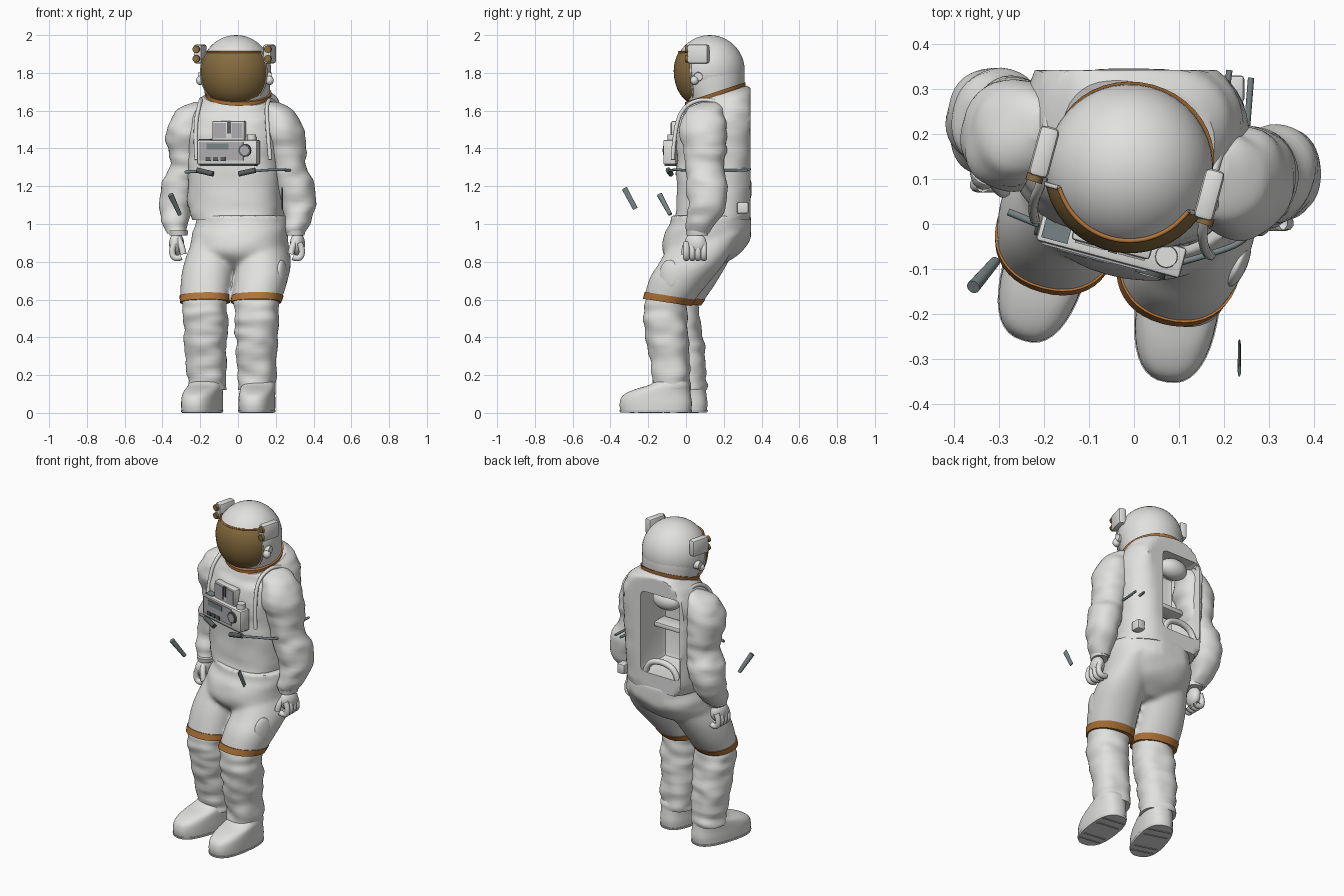
import bpy, bmesh, math
from mathutils import Vector, Matrix, noise

if "Cube" in bpy.data.objects:
    bpy.data.objects.remove(bpy.data.objects["Cube"])

TURN = math.radians(-15)          # the body faces slightly to its right
made = []


def material(name, r, g, b, rough=0.7):
    m = bpy.data.materials.new(name)
    m.use_nodes = True
    m.diffuse_color = (r, g, b, 1)
    node = m.node_tree.nodes["Principled BSDF"]
    node.inputs["Base Color"].default_value = (r, g, b, 1)
    node.inputs["Roughness"].default_value = rough
    return m


WHITE = material("suit_white", .75, .75, .74)
AMBER = material("visor_amber", .24, .15, .05, .4)
ORANGE = material("trim_orange", .46, .18, .04)
GREY = material("panel_grey", .42, .41, .43)
DARK = material("dark_grey", .1, .11, .11)
STEEL = material("tool_steel", .19, .23, .23)


def finish(name, bm, mat):
    bmesh.ops.recalc_face_normals(bm, faces=bm.faces)
    mesh = bpy.data.meshes.new(name)
    bm.to_mesh(mesh)
    bm.free()
    mesh.materials.append(mat)
    ob = bpy.data.objects.new(name, mesh)
    bpy.context.collection.objects.link(ob)
    made.append(ob)
    return ob


def spline(rows, steps):
    """Smoothly interpolate rows of section values."""
    rows = [list(r) + [0] * (6 - len(r)) for r in rows]
    pad = [rows[0]] + rows + [rows[-1]]
    out = []
    for p, a, b, n in zip(pad, pad[1:], pad[2:], pad[3:]):
        for k in range(steps):
            t = k / steps
            out.append([v + t / 2 * (w - u + t * (2 * u - 5 * v + 4 * w - x + t * (3 * (v - w) + x - u)))
                        for u, v, w, x in zip(p, a, b, n)])
    return out + [rows[-1]]


def loft(name, rows, mat=WHITE, turn=TURN, power=2.2, steps=5, wrinkle=0, back=9, sides=40):
    """Stack rounded rings given as x, y, z, half width, half depth, tilt."""
    bm = bmesh.new()
    rings = []
    for x, y, z, rx, ry, tilt in spline(rows, steps):
        ring = []
        for i in range(sides):
            a = math.tau * i / sides
            c, s = math.cos(a), math.sin(a)
            u = rx * math.copysign(abs(c) ** (2 / power), c)
            v = ry * math.copysign(abs(s) ** (2 / power), s)
            d = Matrix.Rotation(turn, 2) @ Vector((u, v))
            p = Vector((x + d.x, y + d.y, z + tilt * d.y))
            if wrinkle:
                n = noise.noise(Vector((p.x * 8, p.y * 8, p.z * 20)))
                p += Vector((d.x, d.y, 0)).normalized() * n * wrinkle
            p.y = min(p.y, back)
            ring.append(bm.verts.new(p))
        rings.append(ring)
    for lo, hi in zip(rings, rings[1:]):
        for i in range(sides):
            j = (i + 1) % sides
            bm.faces.new((lo[i], lo[j], hi[j], hi[i]))
    bm.faces.new(rings[0])
    bm.faces.new(rings[-1])
    return finish(name, bm, mat)


def box(name, loc, size, mat=WHITE, turn=TURN, bevel=.008):
    bm = bmesh.new()
    m = Matrix.Translation(loc) @ Matrix.Rotation(turn, 4, 'Z') @ Matrix.Diagonal((*size, 1))
    bmesh.ops.create_cube(bm, size=1, matrix=m)
    if bevel:
        bmesh.ops.bevel(bm, geom=bm.edges[:], offset=bevel, segments=2, affect='EDGES', profile=.5)
    return finish(name, bm, mat)


def ball(name, loc, size, mat=WHITE, turn=TURN):
    bm = bmesh.new()
    m = Matrix.Translation(loc) @ Matrix.Rotation(turn, 4, 'Z') @ Matrix.Diagonal((*size, 1))
    bmesh.ops.create_uvsphere(bm, u_segments=40, v_segments=24, radius=1, matrix=m)
    return finish(name, bm, mat)


def rod(name, a, b, r, mat, tip=None, flat=1):
    a, b = Vector(a), Vector(b)
    bm = bmesh.new()
    m = Matrix.Translation((a + b) / 2) @ (b - a).to_track_quat('Z', 'Y').to_matrix().to_4x4()
    bmesh.ops.create_cone(bm, cap_ends=True, segments=20, radius1=r, radius2=tip or r,
                          depth=(b - a).length, matrix=m @ Matrix.Diagonal((flat, 1, 1, 1)))
    return finish(name, bm, mat)


def tube(name, points, r, mat=WHITE):
    curve = bpy.data.curves.new(name, 'CURVE')
    curve.dimensions = '3D'
    curve.bevel_depth = r
    curve.bevel_resolution = 3
    s = curve.splines.new('NURBS')
    s.points.add(len(points) - 1)
    for p, co in zip(s.points, points):
        p.co = (*co, 1)
    s.use_endpoint_u = True
    s.order_u = 3
    curve.materials.append(mat)
    ob = bpy.data.objects.new(name, curve)
    bpy.context.collection.objects.link(ob)


def apply_modifier(ob, kind, **settings):
    mod = ob.modifiers.new(kind, kind)
    for key, value in settings.items():
        setattr(mod, key, value)
    bpy.context.view_layer.objects.active = ob
    bpy.ops.object.modifier_apply(modifier=mod.name)


# Torso with a flat back and an open equipment bay
torso = loft("torso", [(.005, .155, 1.02, .235, .207), (-.01, .17, 1.1, .25, .208), (-.01, .175, 1.3, .25, .21),
                       (-.01, .18, 1.46, .255, .217), (-.005, .19, 1.57, .245, .212, .12),
                       (0, .185, 1.64, .21, .185, .28), (0, .163, 1.68, .172, .15, .33)],
             power=2.8, wrinkle=.01, back=.342)
cutter = box("bay_cutter", (-.06, .3, 1.37), (.27, .4, .5), turn=0, bevel=.03)
apply_modifier(torso, 'BOOLEAN', operation='DIFFERENCE', object=cutter, solver='EXACT')
made.remove(cutter)
bpy.data.objects.remove(cutter)
ball("bay_hood", (-.06, .27, 1.57), (.09, .06, .06), turn=0)
box("bay_rib", (-.06, .16, 1.36), (.27, .1, .03), turn=0)
tube("bay_arch", [(-.18, .322, 1.06), (-.17, .325, 1.17), (-.06, .325, 1.21), (.05, .325, 1.17), (.06, .322, 1.06)], .018)
box("back_latch", (.22, .3, 1.085), (.05, .06, .06), turn=0)

# Hips and thighs fused into one garment, with knee bands
thighs = {
    "left": [(.095, -.1, .585, .129, .122, -.15), (.12, -.045, .69, .137, .147, -.15),
             (.14, .035, .8, .135, .175), (.14, .12, .95, .11, .18)],
    "right": [(-.175, -.04, .585, .129, .112, -.15), (-.165, .01, .69, .137, .135, -.15),
              (-.145, .065, .8, .135, .16), (-.11, .14, .95, .11, .17)]}
trousers = loft("trousers", [(0, .06, .77, .12, .1), (0, .08, .84, .24, .195), (.01, .118, .94, .255, .23),
                             (.025, .135, 1.0, .248, .215), (.025, .135, 1.045, .245, .212)], wrinkle=.006, back=.345)
legs = [loft(side + "_thigh", rows) for side, rows in thighs.items()]
for ob in legs:
    made.remove(ob)
with bpy.context.temp_override(active_object=trousers, selected_editable_objects=[trousers] + legs):
    bpy.ops.object.join()
apply_modifier(trousers, 'REMESH', mode='VOXEL', voxel_size=.011)
apply_modifier(trousers, 'SMOOTH', factor=.5, iterations=12)
for side, rows in thighs.items():
    loft(side + "_knee_band", [(x, y, z, rx + .004, ry + .004, tilt)
                               for x, y, z, rx, ry, tilt in spline(rows, 5)[:3]], ORANGE, steps=1)
ball("thigh_pocket", (.232, -.088, .73), (.02, .055, .08), turn=-.4)

# Shins and boots
shins = {
    "left": [(.1, -.07, .12, .095, .09), (.1, -.075, .17, .1, .095), (.1, -.093, .35, .106, .11),
             (.1, -.11, .5, .114, .115), (.095, -.1, .6, .118, .108)],
    "right": [(-.165, .015, .12, .095, .09), (-.165, .012, .17, .1, .095), (-.172, -.012, .35, .107, .106),
              (-.175, -.037, .5, .115, .108), (-.175, -.04, .6, .118, .102)]}
feet = {"left": (.1, -.16, math.radians(-8)), "right": (-.19, -.074, math.radians(-17))}
for side in ("left", "right"):
    loft(side + "_shin", shins[side], wrinkle=.014, steps=9, power=2.4)
    x, y, turn = feet[side]

    def along(d):
        return x - math.sin(turn) * d, y + math.cos(turn) * d
    loft(side + "_boot", [(*along(0), .012, .091, .188), (*along(0), .05, .092, .192), (*along(.005), .09, .091, .182),
                          (*along(.03), .12, .09, .153), (*along(.07), .145, .088, .112),
                          (*along(.085), .165, .083, .088)], turn=turn, power=2.5)
    loft(side + "_sole", [(*along(0), .003, .091, .19), (*along(0), .016, .094, .194)], WHITE, turn, 2.5, 1)
    for d in (-.13, -.08, .06, .12):
        box(side + "_tread", (*along(d), .002), (.14, .012, .004), GREY, turn, 0)

# Arms, hands and fingers
arms = {
    "left": [(.18, .125, 1.647, .02, .03), (.195, .115, 1.625, .062, .075), (.217, .1, 1.585, .087, .102),
             (.24, .09, 1.5, .11, .125), (.255, .1, 1.4, .1, .115), (.27, .1, 1.3, .087, .102), (.3, .11, 1.22, .097, .11),
             (.325, .11, 1.1, .087, .1), (.31, .08, 1, .065, .08), (.3, .06, .95, .046, .056)],
    "right": [(-.21, .215, 1.647, .02, .03), (-.225, .21, 1.625, .062, .075), (-.247, .205, 1.585, .087, .102),
              (-.27, .2, 1.5, .11, .125), (-.27, .21, 1.4, .1, .115), (-.275, .22, 1.3, .087, .102),
              (-.3, .235, 1.22, .097, .11), (-.325, .235, 1.1, .087, .1), (-.33, .19, 1, .065, .08),
              (-.325, .155, .95, .046, .056)]}
hands = {"left": (.315, .05, 1), "right": (-.325, .135, -1)}
for side, rows in arms.items():
    loft(side + "_arm", rows, wrinkle=.013)
    x, y, out = hands[side]
    cuff = (x - out * .01, y + .01)
    loft(side + "_cuff", [(*cuff, .94, .046, .056), (*cuff, .965, .05, .06)], steps=1)
    ball(side + "_palm", (x, y, .895), (.038, .06, .06))
    for k in range(4):
        fy = y - .048 + k * .031
        tube(side + "_finger", [(x + out * .01, fy, .9), (x + out * .03, fy, .86),
                                (x + out * .01, fy, .81), (x - out * .025, fy, .825)], .017)
    tube(side + "_thumb", [(x - out * .01, y - .03, .92), (x - out * .03, y - .06, .88), (x - out * .035, y - .06, .84)], .017)

# Helmet, visor and collar
centre = Vector((-.01, .125, 1.812))
ball("helmet", centre, (.186, .186, .188))
loft("helmet_base", [(0, .163, 1.69, .168, .145, .33), (-.005, .145, 1.75, .177, .165, .2),
                     (-.01, .125, 1.82, .183, .183)], power=2)
loft("collar_ring", [(0, .155, 1.678, .174, .158, .33), (0, .155, 1.698, .179, .16, .33)], ORANGE, power=2, steps=1)


def visor_point(s, t, r=.19):
    """s runs across and t runs up the visor, both from -1 to 1."""
    el = math.radians(-18 + 49 * t)
    flat = r * math.cos(el) ** (.7 if el < 0 else 1)
    a = math.radians(69) * s * (1 - (.4 if t < 0 else .08) * abs(t) ** 3) + TURN * .7
    return centre + Vector((flat * math.sin(a), -flat * math.cos(a), r * math.sin(el)))


bm = bmesh.new()
n = 24
grid = [[bm.verts.new(visor_point(2 * i / n - 1, 2 * j / n - 1)) for i in range(n + 1)] for j in range(n + 1)]
for j in range(n):
    for i in range(n):
        bm.faces.new((grid[j][i], grid[j][i + 1], grid[j + 1][i + 1], grid[j + 1][i]))
finish("visor", bm, AMBER)
tube("visor_brow", [visor_point(k / 6 - 1, 1) for k in range(13)], .005, ORANGE)
for side, s in (("right", -1), ("left", 1)):
    tube("visor_edge_" + side, [visor_point(s, k / 4 - 1) for k in range(9)], .005)

# Helmet lamps and side knobs
for side, x, y, out in (("left", .167, .065, 1), ("right", -.2, .16, -1)):
    box(side + "_lamp_box", (x, y, 1.9), (.045, .115, .1), bevel=.012)
    for z in (1.875, 1.925):
        lamp = Vector((x - .012 + out * .006, y - .05, z))
        rod(side + "_lamp", lamp, lamp + Vector((-.005, -.016, 0)), .019, AMBER)
    rod(side + "_pivot", (x - out * .03, y, 1.78), (x + out * .012, y, 1.78), .028, WHITE, .022)
    ball(side + "_knob", (x, y - .02, 1.76), (.022, .022, .024))


# Chest control unit, placed in the turned chest frame
def chest(u, v, z):
    return Vector((-.05, -.045, z)) + Matrix.Rotation(TURN, 3, 'Z') @ Vector((u, v, 0))


box("control_unit", chest(0, 0, 1.38), (.33, .07, .13))
box("control_panel", chest(-.03, -.036, 1.385), (.24, .008, .1), GREY, bevel=0)
box("control_screen", chest(-.05, -.04, 1.41), (.12, .006, .03), STEEL, bevel=0)
for k in range(3):
    box("control_switch", chest(-.1 + k * .04, -.04, 1.345), (.026, .01, .022), DARK, bevel=0)
box("unit_top_plate", chest(-.125, 0, 1.446), (.06, .05, .006), STEEL, bevel=0)
rod("gauge_ring", chest(.1, -.03, 1.39), chest(.1, -.045, 1.39), .034, DARK)
rod("gauge_face", chest(.1, -.03, 1.39), chest(.1, -.048, 1.39), .025, GREY)
box("upper_unit", chest(0, .01, 1.49), (.18, .045, .11))
for u, w in ((-.045, .07), (.05, .06)):
    box("upper_panel", chest(u, -.014, 1.495), (w, .006, .08), GREY, bevel=0)
box("upper_slot", chest(.007, -.014, 1.51), (.02, .008, .06), DARK, bevel=0)
rod("canister", chest(.125, .005, 1.4), chest(.125, .005, 1.475), .027, WHITE, .024)
box("unit_lower_lip", chest(0, 0, 1.312), (.3, .06, .008), DARK, bevel=0)

# Hose fittings, loose tools and shoulder straps
rod("right_fitting", chest(-.17, -.01, 1.285), chest(-.08, -.02, 1.265), .014, DARK)
rod("left_fitting", chest(.06, -.02, 1.265), chest(.15, -.01, 1.285), .014, DARK)
rod("right_hose", chest(-.24, .01, 1.275), chest(-.16, 0, 1.28), .008, STEEL)
tube("left_hose", [chest(.14, -.01, 1.28), (.2, -.06, 1.29), (.255, -.03, 1.285), (.29, .02, 1.285)], .007, STEEL)
rod("rear_hose", (.25, .2, 1.285), (.26, .325, 1.285), .007, STEEL)
rod("rear_stay", (.205, .29, 1.29), (.212, .342, 1.29), .007, STEEL)
rod("right_tool", (-.357, -.14, 1.155), (-.308, -.083, 1.05), .015, STEEL, .011)
rod("left_tool", (.234, -.326, 1.19), (.234, -.268, 1.08), .015, STEEL, .013, .25)
tube("right_strap", [(-.19, .33, 1.6), (-.19, .26, 1.67), (-.2, .1, 1.65), (-.23, .04, 1.52), (-.22, .01, 1.34)], .011)
tube("left_strap", [(.22, .24, 1.6), (.18, .14, 1.67), (.15, 0, 1.64), (.155, -.06, 1.52), (.17, -.07, 1.34)], .011)

# Smooth shading with sharp edges kept
bpy.ops.object.select_all(action='DESELECT')
for ob in made:
    ob.select_set(True)
bpy.context.view_layer.objects.active = torso
bpy.ops.object.shade_smooth_by_angle(angle=math.radians(40))
